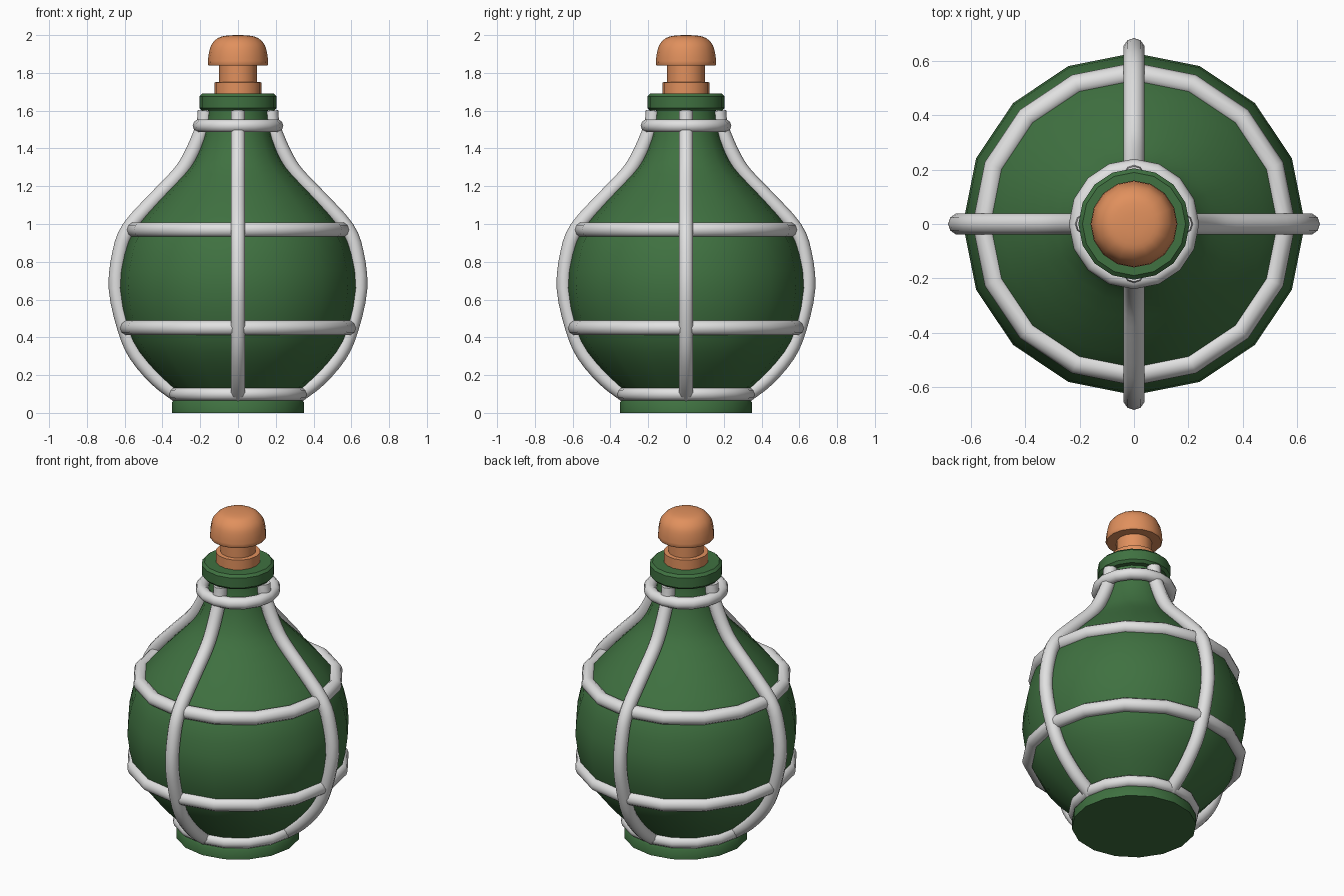
import bpy, math
from mathutils import Vector

cube = bpy.data.objects.get("Cube")
if cube:
    bpy.data.objects.remove(cube, do_unlink=True)

SIDES = 16


def material(name, rgb):
    m = bpy.data.materials.new(name)
    m.use_nodes = True
    m.diffuse_color = (*rgb, 1)
    m.node_tree.nodes["Principled BSDF"].inputs["Base Color"].default_value = (*rgb, 1)
    return m


green = material("bottle green", (0.05, 0.165, 0.052))
orange = material("cork orange", (0.75, 0.28, 0.11))
white = material("cord white", (0.75, 0.75, 0.75))


def smooth_path(points, steps=3):
    """Catmull-Rom curve through the points."""
    pts = [Vector(p) for p in points]
    pts = [2 * pts[0] - pts[1]] + pts + [2 * pts[-1] - pts[-2]]
    out = []
    for a, b, c, d in zip(pts, pts[1:], pts[2:], pts[3:]):
        for i in range(steps):
            t = i / steps
            out.append(0.5 * (2 * b + (c - a) * t + (2 * a - 5 * b + 4 * c - d) * t ** 2
                              + (3 * b - a - 3 * c + d) * t ** 3))
    return out + [pts[-2]]


def finish(ob, mat, angle=40):
    ob.data.materials.clear()
    ob.data.materials.append(mat)
    bpy.ops.object.select_all(action="DESELECT")
    ob.select_set(True)
    bpy.context.view_layer.objects.active = ob
    bpy.ops.object.shade_smooth_by_angle(angle=math.radians(angle))
    return ob


def lathe(name, profile, mat):
    """Turn an (r, z) profile, listed bottom to top, into a capped solid."""
    n = len(profile)
    verts = [(r * math.cos(k * math.tau / SIDES), r * math.sin(k * math.tau / SIDES), z)
             for r, z in profile for k in range(SIDES)]
    faces = [(i * SIDES + k, i * SIDES + (k + 1) % SIDES,
              (i + 1) * SIDES + (k + 1) % SIDES, (i + 1) * SIDES + k)
             for i in range(n - 1) for k in range(SIDES)]
    faces.append(tuple(reversed(range(SIDES))))
    faces.append(tuple(range((n - 1) * SIDES, n * SIDES)))
    me = bpy.data.meshes.new(name)
    me.from_pydata(verts, [], faces)
    ob = bpy.data.objects.new(name, me)
    bpy.context.collection.objects.link(ob)
    return finish(ob, mat)


# Bottle: foot, round belly, neck and rounded lip
belly = smooth_path([(0.30, 0.09), (0.42, 0.20), (0.525, 0.32), (0.59, 0.45), (0.63, 0.66),
                     (0.605, 0.84), (0.55, 0.97), (0.415, 1.13), (0.29, 1.26),
                     (0.23, 1.34), (0.185, 1.45), (0.165, 1.55), (0.16, 1.60)], 2)
foot = [(0.35, 0), (0.35, 0.055), (0.34, 0.068), (0.30, 0.07)]
lip = [(0.19, 1.60), (0.205, 1.615), (0.205, 1.675), (0.19, 1.69)]
lathe("bottle", foot + [tuple(p) for p in belly] + lip, green)

# Stopper: stepped plug and domed knob
lathe("stopper_plug", [(0.125, 1.66), (0.125, 1.75), (0.10, 1.752), (0.10, 1.85)], orange)
dome = smooth_path([(0.16, 1.845), (0.155, 1.90), (0.14, 1.95), (0.105, 1.985),
                    (0.06, 1.997), (0.01, 2.0)])
lathe("stopper_knob", [(0.10, 1.838), (0.155, 1.838)] + [tuple(p) for p in dome], orange)

# Horizontal cord rings
for name, radius, z, thick in (("foot_ring", 0.335, 0.10, 0.035),
                               ("lower_ring", 0.59, 0.45, 0.04),
                               ("upper_ring", 0.555, 0.97, 0.04),
                               ("neck_ring", 0.205, 1.52, 0.035)):
    bpy.ops.mesh.primitive_torus_add(location=(0, 0, z), major_radius=radius, minor_radius=thick,
                                     major_segments=SIDES, minor_segments=10)
    ring = bpy.context.object
    ring.name = name
    finish(ring, white)

# Four upright cords following the bottle side
cord = smooth_path([(0.32, 0.095), (0.43, 0.18), (0.54, 0.31), (0.60, 0.45), (0.645, 0.66),
                    (0.625, 0.85), (0.575, 0.98), (0.44, 1.13), (0.315, 1.26),
                    (0.255, 1.35), (0.205, 1.46), (0.18, 1.53), (0.173, 1.60)])
for k, side in enumerate(("left", "back", "right", "front")):
    verts, faces, seg = [], [], 10
    for i, p in enumerate(cord):
        t = (cord[min(i + 1, len(cord) - 1)] - cord[max(i - 1, 0)]).normalized()
        for j in range(seg):
            a = j * math.tau / seg
            u = 0.04 * math.cos(a)
            verts.append((p.x + u * t.y, 0.04 * math.sin(a), p.y - u * t.x))
    for i in range(len(cord) - 1):
        for j in range(seg):
            a, b = i * seg + j, i * seg + (j + 1) % seg
            faces.append((a, b, b + seg, a + seg))
    faces += [tuple(reversed(range(seg))), tuple(range(len(verts) - seg, len(verts)))]
    me = bpy.data.meshes.new(side + "_cord")
    me.from_pydata(verts, [], faces)
    ob = bpy.data.objects.new(side + "_cord", me)
    bpy.context.collection.objects.link(ob)
    ob.rotation_euler.z = k * math.pi / 2
    finish(ob, white)
